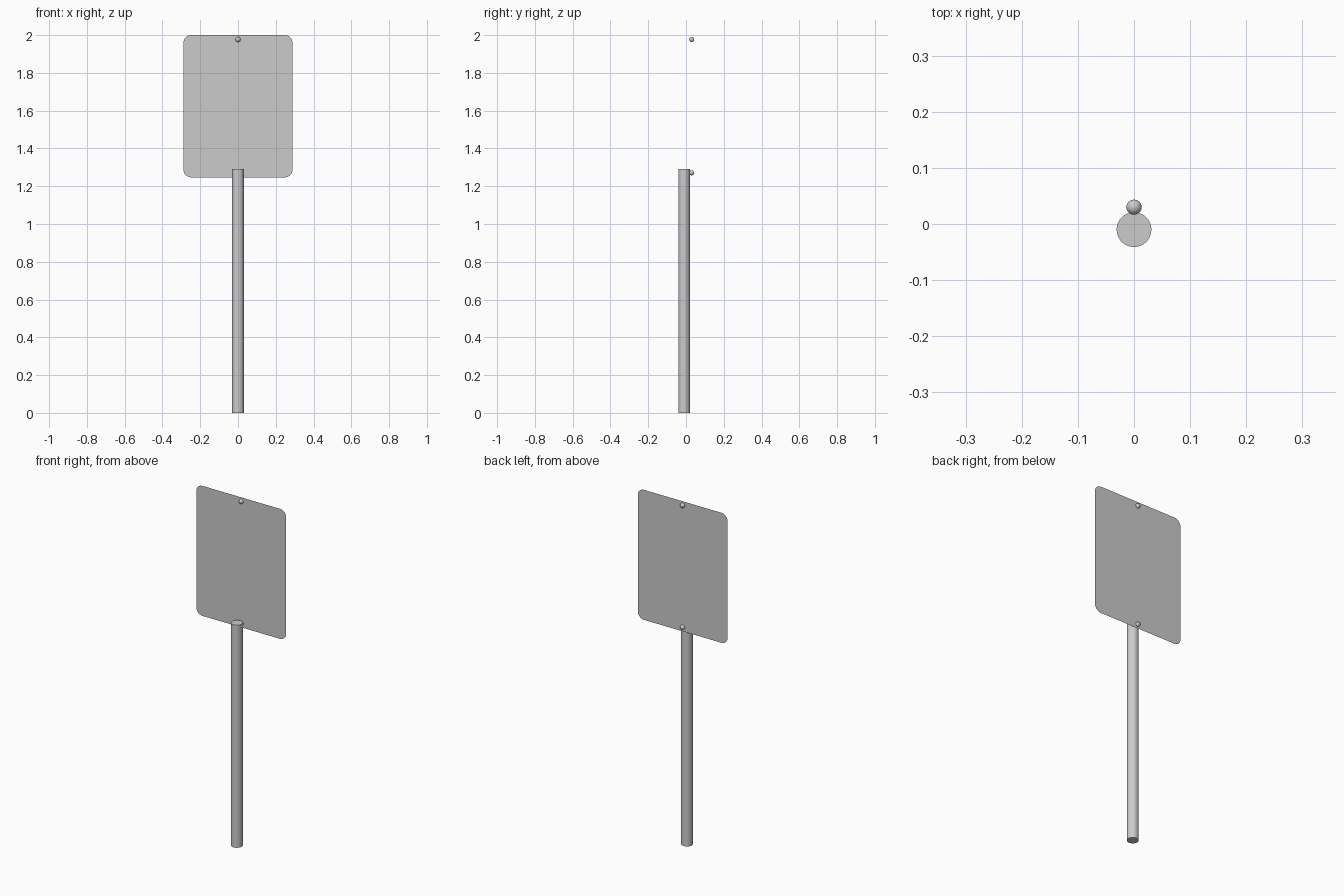
import bpy, bmesh, math

if "Cube" in bpy.data.objects:
    bpy.data.objects.remove(bpy.data.objects["Cube"])

PANEL_Y = 0.03
HALF_W, Z_LOW, Z_HIGH, CORNER = 0.288, 1.247, 2.0, 0.04


def smooth(obj):
    bpy.ops.object.select_all(action='DESELECT')
    obj.select_set(True)
    bpy.context.view_layer.objects.active = obj
    bpy.ops.object.shade_smooth_by_angle(angle=math.radians(40))


# Round post
POST_TOP = 1.29
bpy.ops.mesh.primitive_cylinder_add(vertices=32, radius=0.031, depth=POST_TOP,
                                    location=(0, -0.01, POST_TOP / 2))
post = bpy.context.object
post.name = "post"
smooth(post)

# Thin sheet panel with rounded corners
bm = bmesh.new()
verts = []
corners = [(1, Z_HIGH - CORNER, 0), (-1, Z_HIGH - CORNER, 90),
           (-1, Z_LOW + CORNER, 180), (1, Z_LOW + CORNER, 270)]
for side, cz, start in corners:
    for i in range(9):
        a = math.radians(start + 90 * i / 8)
        verts.append(bm.verts.new((side * (HALF_W - CORNER) + CORNER * math.cos(a),
                                   PANEL_Y, cz + CORNER * math.sin(a))))
bm.faces.new(verts)
mesh = bpy.data.meshes.new("sign_panel")
bm.to_mesh(mesh)
bm.free()
panel = bpy.data.objects.new("sign_panel", mesh)
bpy.context.collection.objects.link(panel)

# Ball-headed bolts through the panel
for name, z in (("upper_bolt", 1.977), ("lower_bolt", 1.271)):
    bpy.ops.mesh.primitive_uv_sphere_add(segments=24, ring_count=12, radius=0.0135,
                                         location=(0, PANEL_Y, z))
    bolt = bpy.context.object
    bolt.name = name
    smooth(bolt)
